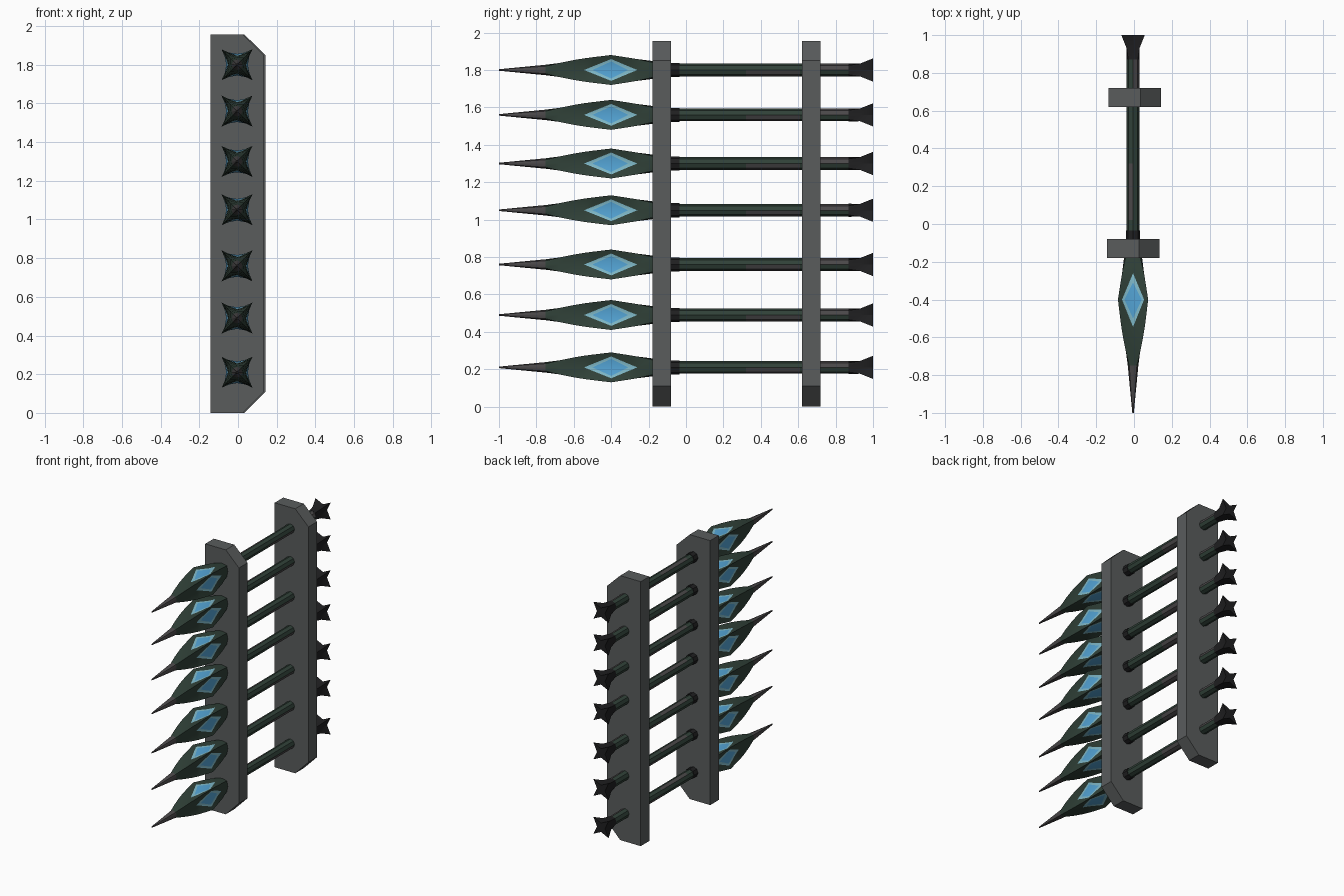
import bpy
import bmesh
import math

if "Cube" in bpy.data.objects:
    bpy.data.objects.remove(bpy.data.objects["Cube"], do_unlink=True)


def material(name, rgb):
    mat = bpy.data.materials.new(name)
    mat.use_nodes = True
    mat.diffuse_color = (*rgb, 1)
    bsdf = mat.node_tree.nodes["Principled BSDF"]
    bsdf.inputs["Base Color"].default_value = (*rgb, 1)
    bsdf.inputs["Roughness"].default_value = 0.8
    return mat


BOARD = material("board grey", (0.1, 0.107, 0.108))
GREEN = material("dark green", (0.03, 0.053, 0.04))
WORN = material("worn grey", (0.068, 0.064, 0.066))
BLACK = material("charcoal", (0.014, 0.014, 0.015))
BLUE = material("bright blue", (0.09, 0.38, 0.68))
RIM = material("pale blue rim", (0.22, 0.5, 0.6))


def finish(name, bm, mats):
    bmesh.ops.remove_doubles(bm, verts=bm.verts, dist=1e-5)
    bmesh.ops.recalc_face_normals(bm, faces=bm.faces)
    mesh = bpy.data.meshes.new(name)
    bm.to_mesh(mesh)
    bm.free()
    for mat in mats:
        mesh.materials.append(mat)
    return mesh


def place(name, mesh, location=(0, 0, 0)):
    obj = bpy.data.objects.new(name, mesh)
    obj.location = location
    bpy.context.collection.objects.link(obj)
    return obj


def section(bm, y, corner, middle, outer=0, inner=0):
    """Four-sided ring along y; outer and inner are the diamond's half widths."""
    ring = []
    for side in range(4):
        ca, sa = round(math.cos(side * math.pi / 2)), round(math.sin(side * math.pi / 2))
        for t in (-1, -outer, -inner, 0, inner, outer):
            d, w = middle + (corner - middle) * t * t, corner * t
            ring.append(bm.verts.new((d * ca - w * sa, y, d * sa + w * ca)))
    return ring


def loft(name, rings, mats, paint):
    bm = bmesh.new()
    loops = [section(bm, *r) for r in rings]
    for a, b in zip(loops, loops[1:]):
        for i in range(len(a)):
            j = (i + 1) % len(a)
            face = bm.faces.new((a[i], a[j], b[j], b[i]))
            face.material_index = paint(face.calc_center_median(), i % 6)
    mesh = finish(name, bm, mats)
    for poly in mesh.polygons:
        poly.use_smooth = True
    mesh.set_sharp_from_angle(angle=math.radians(35))
    return mesh


def tube(start, end, radius):
    k = radius * math.sqrt(0.5)
    return [(start, 0, 0), (start, k, radius), (end, k, radius), (end, 0, 0)]


# Spearhead: grey needle tip, star-shaped swelling, blue diamond on each side
def paint_head(c, column):
    if c.y < -0.75:
        return 1
    return (0, 3, 2, 2, 3, 0)[column]


head = loft("spear_head", [
    (-1, 0, 0), (-1, 0.003, 0.004), (-0.75, 0.02, 0.028),
    (-0.68, 0.037, 0.036), (-0.6, 0.053, 0.042),
    (-0.545, 0.062, 0.046), (-0.5, 0.068, 0.049, 0.27, 0),
    (-0.4, 0.08, 0.056, 0.73, 0.57),
    (-0.31, 0.066, 0.053, 0.31, 0), (-0.26, 0.058, 0.052),
    (-0.18, 0.04, 0.048), (-0.1, 0.028, 0.038), (-0.1, 0, 0),
], [GREEN, WORN, BLUE, RIM], paint_head)


# Shaft with worn streaks along some of its facets
def paint_shaft(c, column):
    if 0 < c.y < 0.34:
        return int(c.x < 0 and c.z > 0.018)
    if 0.34 < c.y < 0.62:
        return int(c.z < 0 and abs(c.x) > 0.005)
    if c.y > 0.7:
        return int(c.x > 0 and c.z > 0)
    return 0


k = 0.034 * math.sqrt(0.5)
shaft = loft("shaft", [(y, k, 0.034) for y in (-0.12, 0.02, 0.32, 0.36, 0.61, 0.72, 0.88)],
             [GREEN, WORN], paint_shaft)

# Collar behind the front board
collar = loft("collar", tube(-0.09, -0.035, 0.038), [BLACK], lambda c, i: 0)

# Flared four-point tail
tail = loft("tail", [
    (0.87, 0, 0), (0.87, 0.025, 0.035), (0.93, 0.034, 0.031),
    (1, 0.062, 0.033), (1, 0, 0),
], [BLACK], lambda c, i: 0)

# Stack of seven spears
for n, z in enumerate((0.21, 0.49, 0.76, 1.05, 1.3, 1.56, 1.8), 1):
    for mesh in (head, shaft, collar, tail):
        place(f"{mesh.name}_{n}", mesh, (-0.005, 0, z))


# Upright boards with both corners cut on one side
def board(name, x, y):
    bm = bmesh.new()
    outline = [(-0.138, 0), (0.03, 0), (0.138, 0.11),
               (0.138, 1.85), (0.03, 1.955), (-0.138, 1.955)]
    face = bm.faces.new([bm.verts.new((px, -0.05, pz)) for px, pz in outline])
    grown = bmesh.ops.extrude_face_region(bm, geom=[face])["geom"]
    bmesh.ops.translate(bm, vec=(0, 0.1, 0),
                        verts=[v for v in grown if isinstance(v, bmesh.types.BMVert)])
    place(name, finish(name, bm, [BOARD]), (x, y, 0))


board("front_board", -0.004, -0.13)
board("rear_board", 0.004, 0.67)
